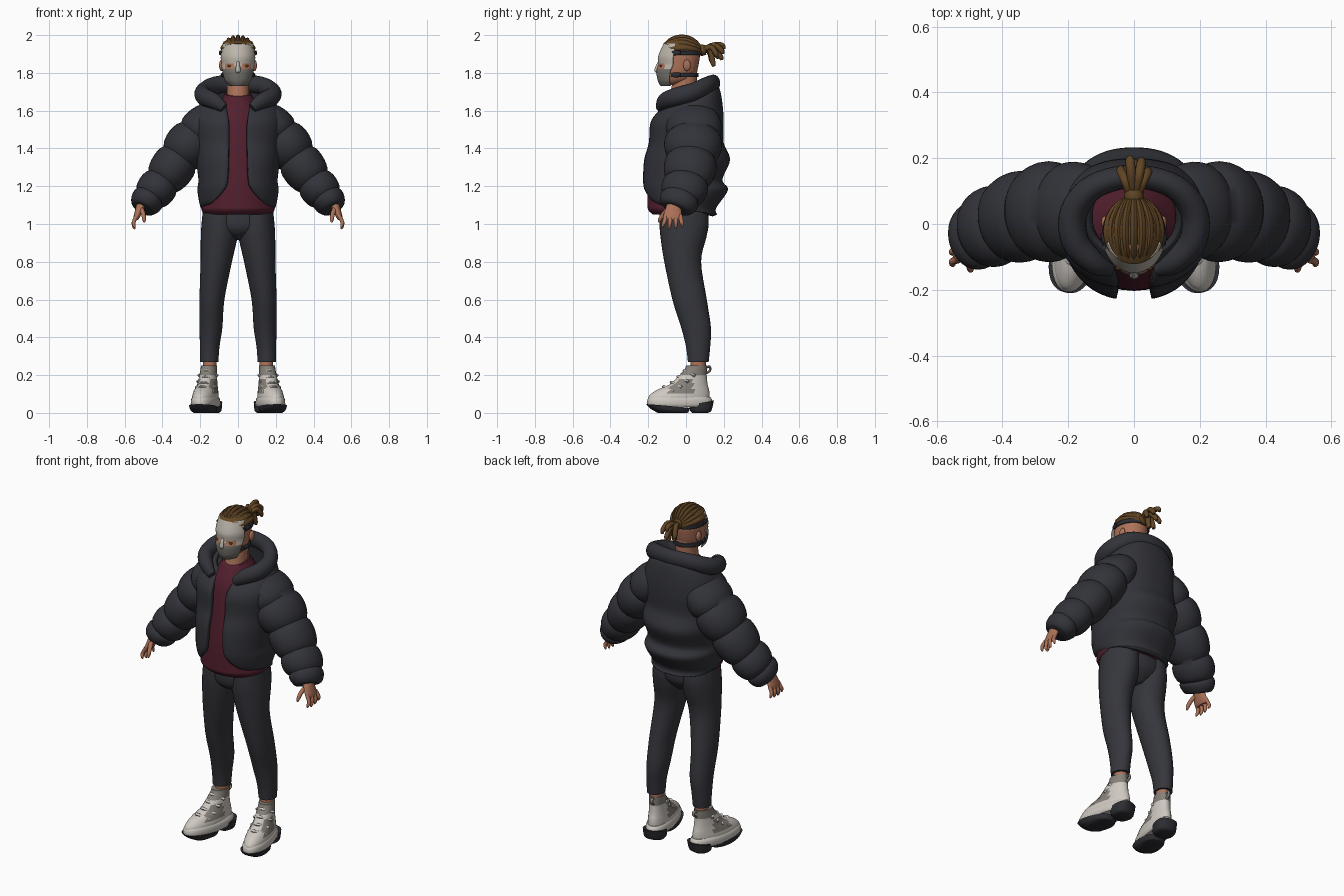
import bpy, bmesh, math
from math import sin, cos, pi, asin
from mathutils import Vector, Matrix

cube = bpy.data.objects.get("Cube")
if cube:
    bpy.data.objects.remove(cube, do_unlink=True)


def material(name, r, g, b):
    m = bpy.data.materials.new(name)
    m.use_nodes = True
    m.diffuse_color = (r, g, b, 1)
    bsdf = next(n for n in m.node_tree.nodes if n.type == 'BSDF_PRINCIPLED')
    bsdf.inputs["Base Color"].default_value = (r, g, b, 1)
    return m


jacket_grey = material("jacket charcoal", .032, .033, .041)
pants_grey = material("pants charcoal", .036, .037, .045)
maroon = material("shirt maroon", .085, .014, .027)
skin = material("skin", .42, .17, .1)
brown = material("hair brown", .12, .06, .018)
bone = material("mask bone", .5, .46, .4)
mask_grey = material("mask grey", .19, .18, .16)
black = material("rubber black", .025, .026, .032)
white = material("shoe white", .62, .58, .53)
shoe_grey = material("shoe grey", .24, .22, .19)

parts = []


def smooth(rows, steps):
    """Pass a smooth curve through rows of equal length."""
    out, last = [], len(rows) - 1
    for i in range(last):
        quad = [rows[max(0, min(last, i + j))] for j in (-1, 0, 1, 2)]
        for s in range(steps):
            t = s / steps
            out.append(tuple(
                b + t * (c - a) / 2 + t * t * (a - 2.5 * b + 2 * c - d / 2)
                + t ** 3 * (3 * b - a - 3 * c + d) / 2 for a, b, c, d in zip(*quad)))
    return out + [tuple(rows[-1])]


def skin_rings(name, rings, mats, closed=True, rule=None, mirror=False, thick=0, turn=None):
    """Join rings of points into one surface."""
    bm = bmesh.new()
    loops = [[bm.verts.new(p) for p in ring] for ring in rings]
    n = len(loops[0])
    for low, high in zip(loops, loops[1:]):
        for i in range(n if closed else n - 1):
            j = (i + 1) % n
            bm.faces.new((low[i], low[j], high[j], high[i]))
    if closed:
        bm.faces.new(loops[0][::-1])
        bm.faces.new(loops[-1])
        bmesh.ops.recalc_face_normals(bm, faces=bm.faces)
    if rule:
        for f in bm.faces:
            f.material_index = rule(f.calc_center_median())
    if turn:
        bm.transform(turn)
    mesh = bpy.data.meshes.new(name)
    bm.to_mesh(mesh)
    bm.free()
    for m in mats:
        mesh.materials.append(m)
    ob = bpy.data.objects.new(name, mesh)
    bpy.context.collection.objects.link(ob)
    if thick:
        ob.modifiers.new("thickness", 'SOLIDIFY').thickness = thick
    if mirror:
        ob.modifiers.new("other side", 'MIRROR')
    parts.append(ob)
    return ob


def loft(name, rows, *mats, n=32, steps=4, span=None, power=1, **kw):
    """Stack of level ovals: height, centre x, half width, front, back, tilt, opening."""
    rows = smooth([tuple(r) + (0,) * (7 - len(r)) for r in rows], steps)
    rings = []
    for z, cx, rx, front, back, tilt, gap in rows:
        start, end = span or (0, 2 * pi)
        if gap:
            start = asin(min(1, gap / rx) ** (1 / power))
            end = 2 * pi - start
        is_open = bool(span or gap)
        ring = []
        for i in range(n):
            a = start + (end - start) * i / (n - 1 if is_open else n)
            s, c = (math.copysign(abs(f) ** power, f) for f in (sin(a), cos(a)))
            ring.append((cx + rx * s, (front + back) / 2 - (back - front) / 2 * c, z + tilt * c))
        rings.append(ring)
    return skin_rings(name, rings, mats, closed=not is_open, **kw)


def sweep(name, path, mat, ref=(0, 0, 1), n=10, steps=4, puffs=0, **kw):
    """Oval tube: x, y, z, radius across, radius along ref."""
    rows = smooth(path, steps)
    pts = [Vector(r[:3]) for r in rows]
    rings = []
    for i, p in enumerate(pts):
        t = (pts[min(i + 1, len(pts) - 1)] - pts[max(i - 1, 0)]).normalized()
        b = Vector(ref)
        b = (b - t * b.dot(t)).normalized()
        side = t.cross(b)
        k = .88 + .16 * abs(sin(pi * puffs * i / (len(pts) - 1))) ** .6 if puffs else 1
        ra, rb = rows[i][3] * k, rows[i][4] * k
        rings.append([p + side * ra * cos(2 * pi * j / n) + b * rb * sin(2 * pi * j / n)
                      for j in range(n)])
    return skin_rings(name, rings, [mat], **kw)


def ball(name, centre, size, mat):
    path = [(0, 0, cos(pi * i / 10), sin(pi * i / 10) + .01, sin(pi * i / 10) + .01) for i in range(11)]
    sweep(name, path, mat, ref=(0, 1, 0), n=14, steps=1, mirror=True,
          turn=Matrix.Translation(centre) @ Matrix.Diagonal((*size, 1)))


# Puffer jacket: quilted open body, sleeves and collar roll
loft("jacket_body", [
    (1.075, 0, .19, -.17, .165, .025, .17), (1.105, 0, .203, -.205, .16, .02, .125),
    (1.18, 0, .215, -.228, .222, 0, .075), (1.235, 0, .21, -.232, .193, 0, .058),
    (1.34, 0, .222, -.225, .233, 0, .052), (1.43, 0, .225, -.2, .2, 0, .05),
    (1.53, 0, .235, -.192, .2, 0, .05), (1.6, 0, .22, -.165, .195, -.02, .055),
    (1.66, 0, .185, -.13, .18, -.05, .06), (1.7, 0, .14, -.1, .15, -.06, .065)],
    jacket_grey, n=64, steps=6, power=.88, thick=.025)
sweep("jacket_sleeves", [
    (.12, .04, 1.575, .095, .13), (.22, .04, 1.47, .12, .15), (.31, .03, 1.35, .118, .14),
    (.4, .005, 1.225, .105, .125), (.47, -.03, 1.14, .092, .11), (.503, -.055, 1.08, .066, .085)],
    jacket_grey, ref=(0, 1, 0), n=32, steps=8, puffs=5, mirror=True)
half = [(.075, -.14, 1.615, .02, .025), (.125, -.115, 1.65, .036, .042), (.18, -.05, 1.675, .042, .048),
        (.182, .04, 1.7, .042, .048), (.12, .115, 1.735, .038, .046)]
sweep("jacket_collar", half + [(0, .145, 1.745, .036, .046)] + [(-p[0], *p[1:]) for p in half[::-1]],
      jacket_grey, n=20, steps=5)

# Shirt
loft("shirt", [
    (1.05, 0, .175, -.175, .12), (1.075, 0, .193, -.2, .14), (1.11, 0, .19, -.203, .14),
    (1.25, 0, .18, -.2, .15), (1.42, 0, .18, -.182, .15), (1.56, 0, .15, -.16, .13),
    (1.64, 0, .1, -.13, .1, -.01), (1.69, 0, .07, -.1, .065, -.015)], maroon)

# Pants
loft("pants_hips", [
    (.915, 0, .04, -.06, .05), (.95, 0, .12, -.115, .09), (1, 0, .187, -.138, .118),
    (1.1, 0, .18, -.135, .115)], pants_grey)
loft("pants_legs", [
    (.27, .152, .048, .01, .12), (.35, .15, .052, 0, .128), (.45, .143, .06, -.025, .132),
    (.6, .138, .066, -.072, .11), (.8, .115, .083, -.115, .08), (.93, .1, .097, -.135, .108),
    (1, .097, .096, -.14, .12), (1.08, .09, .095, -.138, .115)], pants_grey, mirror=True)
loft("ankles", [(.18, .15, .037, .02, .105), (.3, .15, .036, .025, .105)], skin, n=20, mirror=True)

# Shoes, toes turned out
toe_out = Matrix.Translation((.165, 0, 0)) @ Matrix.Rotation(.2, 4, 'Z')
shoe = dict(mirror=True, turn=toe_out)


def upper_rule(c):
    return int(c.z > .205 or (-.1 < c.y < .03 and .1 < c.z < .18 and abs(c.x) > .03))


loft("shoe_uppers", [
    (.05, 0, .06, -.2, .125), (.085, 0, .064, -.203, .128), (.12, 0, .058, -.16, .125),
    (.15, 0, .051, -.09, .117), (.19, 0, .046, -.045, .112), (.23, 0, .043, -.008, .112),
    (.25, 0, .042, 0, .112)], white, shoe_grey, rule=upper_rule, **shoe)
loft("shoe_midsoles", [
    (.03, 0, .062, -.195, .132), (.045, 0, .069, -.21, .142), (.07, 0, .068, -.208, .14),
    (.085, 0, .06, -.195, .13)], white, power=.9, **shoe)
loft("sole_fronts", [
    (0, 0, .052, -.15, -.01), (.012, 0, .066, -.19, .01, .01), (.036, 0, .071, -.213, .02, .01)],
    black, power=.85, **shoe)
loft("sole_heels", [
    (0, 0, .048, .035, .115), (.012, 0, .06, .025, .135), (.055, 0, .064, .02, .148, -.01)],
    black, power=.8, **shoe)
for k, (y, z) in enumerate([(-.12, .14), (-.078, .162), (-.042, .192), (-.008, .225)]):
    arch = [(s * .05, y + .045 * abs(s), z - .028 * abs(s), .01, .008) for s in (-1, -.6, 0, .6, 1)]
    sweep(f"shoe_lace_{k + 1}", arch, white, n=8, **shoe)
sweep("heel_loops", [(0, .11, .21, .006, .009), (0, .13, .225, .006, .009), (0, .128, .245, .006, .009),
                     (0, .108, .24, .006, .009)], shoe_grey, ref=(1, 0, 0), n=8, **shoe)

# Hands
loft("palms", [
    (1.022, .541, .012, -.112, -.028), (1.04, .535, .018, -.12, -.022),
    (1.08, .52, .023, -.11, -.025), (1.13, .5, .03, -.09, -.03)], skin, n=20, mirror=True)
for k, name in enumerate(["index", "middle", "ring", "little"]):
    y = -.108 + .026 * k
    drop = .008 * abs(k - 1.3)
    sweep(name + "_fingers", [
        (.535, y, 1.045, .011, .012), (.552, y - .006 + .004 * k, 1.012, .01, .011),
        (.551, y - .014 + .008 * k, .985 + drop, .009, .009),
        (.547, y - .016 + .009 * k, .97 + drop, .004, .004)], skin, ref=(0, 1, 0), mirror=True)
sweep("thumbs", [(.515, -.085, 1.085, .014, .014), (.502, -.118, 1.055, .012, .012),
                 (.497, -.138, 1.025, .01, .01), (.496, -.143, 1.008, .004, .004)],
      skin, ref=(0, 1, 0), mirror=True)

# Head
loft("neck", [(1.6, 0, .07, -.105, .05), (1.68, 0, .06, -.085, .055), (1.82, 0, .058, -.06, .06)], skin)
loft("head", [
    (1.735, 0, .03, -.12, -.04), (1.76, 0, .062, -.132, .03), (1.8, 0, .078, -.133, .055),
    (1.85, 0, .085, -.132, .068), (1.9, 0, .087, -.128, .073), (1.95, 0, .076, -.112, .06),
    (1.98, 0, .045, -.08, .025), (1.985, 0, .02, -.05, 0)], skin)
ball("ears", (.088, .005, 1.84), (.012, .02, .03), skin)


# Face mask: grey jaw guard, bone brow plate, open eyes
def mask_rule(c):
    if 1.822 < c.z < 1.85 and .02 < abs(c.x) < .068:
        return 2
    return int(c.z < 1.822 + .012 * (abs(c.x) < .02))


loft("face_mask", [
    (1.73, 0, .05, -.135, .02), (1.76, 0, .074, -.15, .03), (1.81, 0, .088, -.157, .06),
    (1.845, 0, .093, -.147, .08), (1.89, 0, .096, -.147, .085), (1.955, 0, .085, -.118, .065)],
    bone, mask_grey, skin, n=45, steps=7, span=(-1.25, 1.25), rule=mask_rule, thick=.008)
sweep("mask_nose", [(0, -.14, 1.862, .008, .006), (0, -.152, 1.835, .01, .009),
                    (0, -.157, 1.812, .014, .01), (0, -.15, 1.8, .006, .005)], bone, ref=(0, 1, 0))
ball("eyes", (.044, -.134, 1.836), (.012, .006, .006), brown)
behind = (1.1, 2 * pi - 1.1)
for name, z, row in [("upper_strap", 1.895, (0, .096, -.135, .084)), ("lower_strap", 1.778, (0, .086, -.13, .066))]:
    loft(name, [(z, *row), (z + .022, *row)], black, n=40, span=behind, thick=.008)
    sweep(name + "_clips", [(row[1] - .008, -.065, z + .011, .008, .014),
                            (row[1] - .002, -.03, z + .011, .008, .012)], black, mirror=True)

# Hair: scalp cap, braids swept back, loose tied ends
loft("hair_cap", [
    (1.927, 0, .09, -.122, .08, .028), (1.95, 0, .082, -.112, .07, .012),
    (1.978, 0, .056, -.085, .035), (1.988, 0, .02, -.05, 0)], brown)
for k in range(9):
    lane = (k - 4) * .3
    path = []
    for i in range(8):
        a = .55 + i * .34
        path.append((.088 * sin(lane) * sin(a), -.022 - .098 * cos(a), 1.9 + .089 * cos(lane) * sin(a),
                     .014, .011))
    sweep(f"braid_{k + 1}", path, brown, ref=(1, 0, 0), n=8, steps=3)
sweep("hair_tie", [(0, .068, 1.918, .026, .028), (0, .085, 1.92, .03, .03), (0, .105, 1.922, .025, .027)],
      brown, ref=(1, 0, 0), n=16)
ends = [(-.012, .2, 1.925), (.022, .195, 1.9), (-.04, .17, 1.875), (.042, .165, 1.885),
        (0, .19, 1.868), (.015, .15, 1.835), (-.02, .145, 1.845)]
for k, (x, y, z) in enumerate(ends):
    sweep(f"loose_lock_{k + 1}", [
        (x * .3, .09, 1.922, .012, .012), (x * .7, .05 + y / 2, 1.948 - .012 * (k // 2), .014, .014),
        (x, y - .008, z + .02, .014, .014), (x, y, z, .008, .008)], brown, ref=(1, 0, 0), n=8)

# Smooth shading with crisp rims
bpy.ops.object.select_all(action='DESELECT')
for ob in parts:
    ob.select_set(True)
bpy.context.view_layer.objects.active = parts[0]
bpy.ops.object.shade_smooth_by_angle(angle=math.radians(50))
